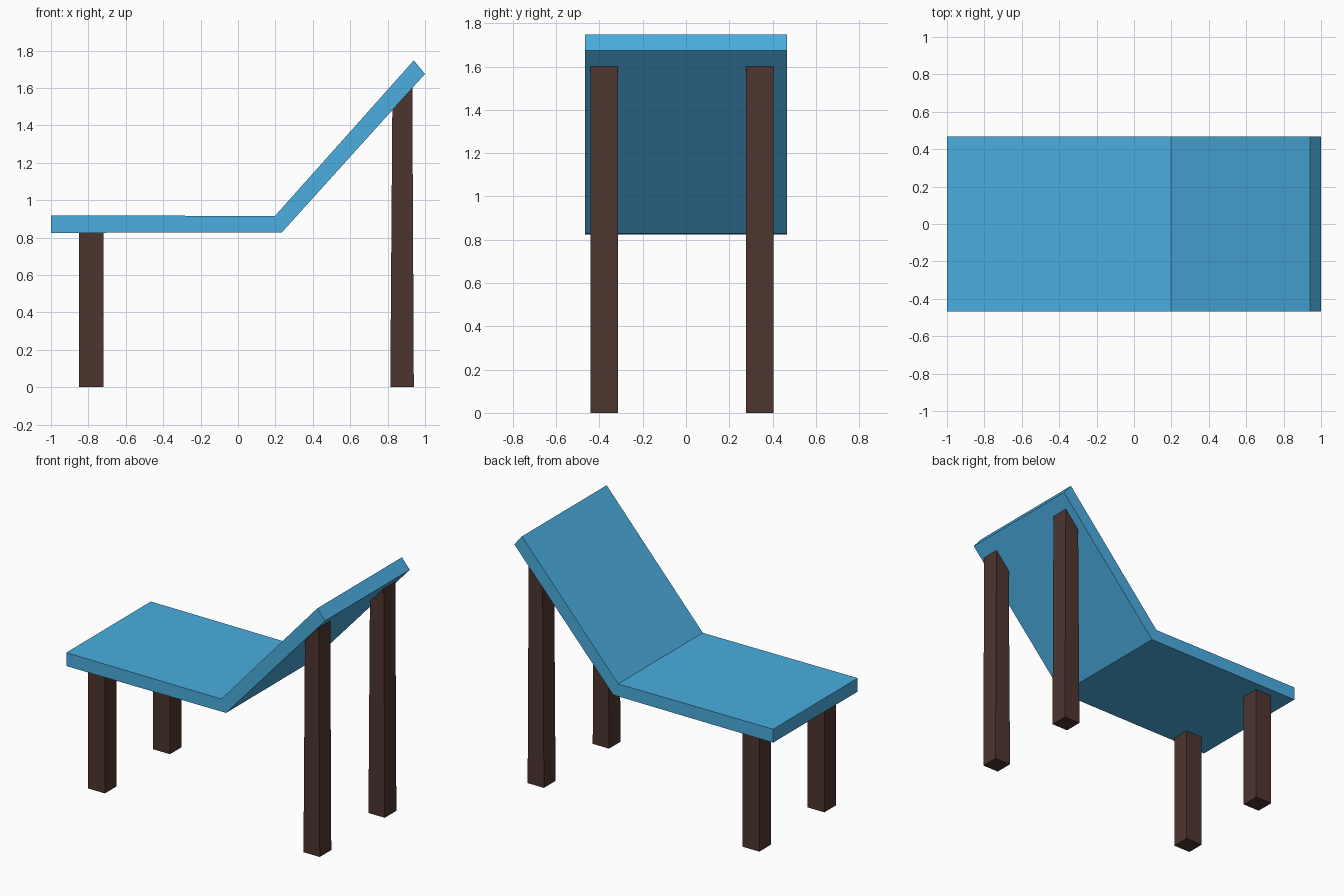
import bpy
import bmesh

if "Cube" in bpy.data.objects:
    bpy.data.objects.remove(bpy.data.objects["Cube"])


def material(name, color):
    mat = bpy.data.materials.new(name)
    mat.diffuse_color = color
    mat.use_nodes = True
    mat.node_tree.nodes["Principled BSDF"].inputs["Base Color"].default_value = mat.diffuse_color
    return mat


def extrude_profile(name, profile, y0, y1, mat):
    """Extrude an (x, z) outline from y0 to y1."""
    bm = bmesh.new()
    face = bm.faces.new([bm.verts.new((x, y0, z)) for x, z in profile])
    result = bmesh.ops.extrude_face_region(bm, geom=[face])
    moved = [g for g in result["geom"] if isinstance(g, bmesh.types.BMVert)]
    bmesh.ops.translate(bm, verts=moved, vec=(0, y1 - y0, 0))
    bmesh.ops.recalc_face_normals(bm, faces=bm.faces)
    mesh = bpy.data.meshes.new(name)
    bm.to_mesh(mesh)
    bm.free()
    mesh.materials.append(mat)
    obj = bpy.data.objects.new(name, mesh)
    bpy.context.collection.objects.link(obj)
    return obj


blue = material("blue_panel", (0.07, 0.42, 0.75, 1))
brown = material("dark_wood", (0.075, 0.036, 0.028, 1))

# Bent lounger board: flat seat and reclined backrest
board = [(-1, 0.825), (0.235, 0.828), (1, 1.675),
         (0.94, 1.747), (0.197, 0.915), (-1, 0.919)]
extrude_profile("seat_and_backrest", board, -0.467, 0.467, blue)

# Short straight legs under the seat, tall tapered legs cut to the backrest slope
short_leg = [(-0.85, 0), (-0.72, 0), (-0.72, 0.826), (-0.85, 0.826)]
tall_leg = [(0.814, 0), (0.94, 0), (0.932, 1.6), (0.825, 1.481)]
for side, y0, y1 in (("right", -0.44, -0.313), ("left", 0.277, 0.405)):
    extrude_profile("short_leg_" + side, short_leg, y0, y1, brown)
    extrude_profile("tall_leg_" + side, tall_leg, y0, y1, brown)
